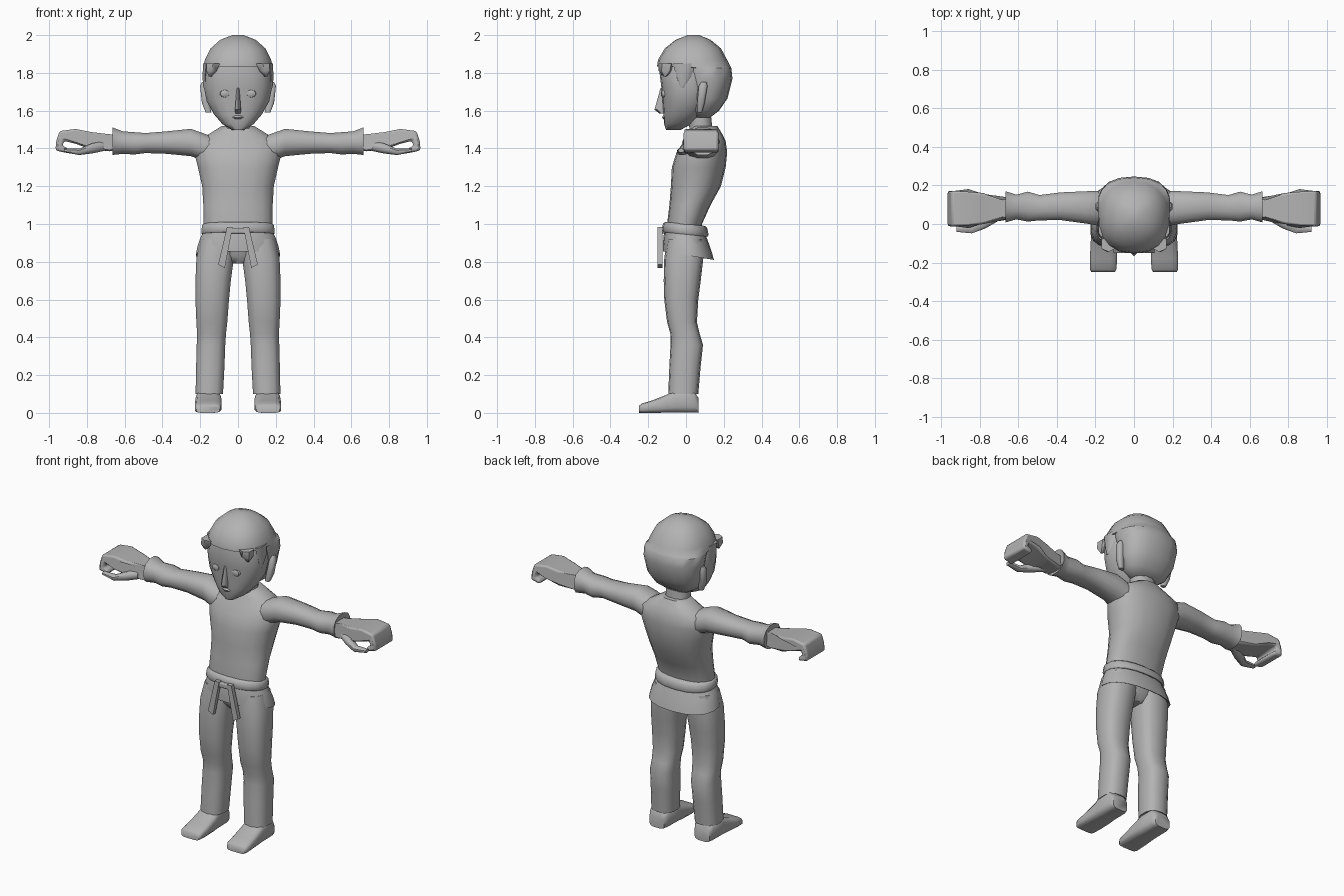
import bpy, bmesh, math

grey = bpy.data.materials.new("plain_grey")
grey.diffuse_color = (0.45, 0.45, 0.45, 1)


def finish(name, bm, mirror=False, bevel=0.0, angle=50):
    bmesh.ops.recalc_face_normals(bm, faces=bm.faces)
    me = bpy.data.meshes.new(name)
    bm.to_mesh(me)
    bm.free()
    me.materials.append(grey)
    for p in me.polygons:
        p.use_smooth = True
    me.set_sharp_from_angle(angle=math.radians(angle))
    ob = bpy.data.objects.new(name, me)
    bpy.context.collection.objects.link(ob)
    if bevel:
        b = ob.modifiers.new("bevel", 'BEVEL')
        b.width = bevel
        b.segments = 2
        b.angle_limit = math.radians(35)
    if mirror:
        ob.modifiers.new("mirror", 'MIRROR').use_clip = False
    return ob


def loft(name, rings, axis='Z', n=16, power=2.3, tilt=0.0, mirror=False, angle=50):
    """Skin rings (position, u0, u1, v0, v1) placed along an axis."""
    bm = bmesh.new()
    loops = []
    for pos, u0, u1, v0, v1 in rings:
        loop = []
        for i in range(n):
            a = 2 * math.pi * (i + 0.5) / n
            c, s = math.cos(a), math.sin(a)
            u = (u0 + u1) / 2 + (u1 - u0) / 2 * math.copysign(abs(c) ** (2 / power), c)
            v = (v0 + v1) / 2 + (v1 - v0) / 2 * math.copysign(abs(s) ** (2 / power), s)
            co = {'Z': (u, v, pos + tilt * v), 'X': (pos, u, v), 'Y': (u, pos, v)}[axis]
            loop.append(bm.verts.new(co))
        loops.append(loop)
    for a, b in zip(loops, loops[1:]):
        for i in range(n):
            j = (i + 1) % n
            bm.faces.new((a[i], a[j], b[j], b[i]))
    bm.faces.new(loops[0])
    bm.faces.new(loops[-1])
    return finish(name, bm, mirror, angle=angle)


def prism(name, pts, span, mirror=False, bevel=0.0):
    """Extrude an x-z outline along y; span(x) gives the y limits."""
    bm = bmesh.new()
    a = [bm.verts.new((x, span(x)[0], z)) for x, z in pts]
    b = [bm.verts.new((x, span(x)[1], z)) for x, z in pts]
    bm.faces.new(a)
    bm.faces.new(b[::-1])
    for i in range(len(pts)):
        j = (i + 1) % len(pts)
        bm.faces.new((a[i], a[j], b[j], b[i]))
    return finish(name, bm, mirror, bevel)


def sym(*rows):
    """Rows (z, half width, y0, y1) to centred rings."""
    return [(z, -w, w, y0, y1) for z, w, y0, y1 in rows]


# Jacket body and neck
loft("jacket", sym(
    (0.94, .175, -.10, .08), (1.0, .185, -.10, .085), (1.1, .186, -.088, .13),
    (1.2, .192, -.08, .185), (1.3, .215, -.075, .21), (1.38, .235, -.05, .218),
    (1.44, .225, -.01, .21), (1.48, .15, .01, .19), (1.52, .085, .03, .165)), n=18)
loft("neck", sym((1.44, .08, .02, .145), (1.52, .075, .015, .14), (1.62, .075, 0, .13)), n=12)

# Belt, knot and hanging ends
loft("belt", sym((.945, .192, -.122, .115), (.955, .197, -.128, .12),
                 (.99, .193, -.122, .112), (1.0, .182, -.11, .10)), n=18, tilt=-.1)
prism("belt_knot", [(-.05, .95), (.05, .95), (.055, .98), (-.055, .98)],
      lambda x: (-.145, -.1), bevel=.006)
prism("belt_end", [(.028, .985), (.058, .985), (.105, .785), (.07, .768)],
      lambda x: (-.15, -.125), mirror=True)

# Flared jacket skirt, hollow underneath
loft("jacket_skirt", sym(
    (.97, .18, -.11, .10), (.92, .203, -.118, .12), (.88, .217, -.122, .135),
    (.835, .226, -.122, .148), (.84, .215, -.11, .135), (.89, .19, -.09, .11)), n=18, tilt=-.17)
loft("pelvis", sym((.79, .05, -.06, .04), (.83, .14, -.09, .07), (.92, .18, -.10, .09)), n=14)

# Trouser legs
loft("trouser_leg", [
    (.92, .005, .20, -.10, .09), (.82, .02, .222, -.115, .092), (.7, .036, .227, -.118, .078),
    (.6, .046, .227, -.115, .065), (.48, .055, .222, -.10, .058), (.42, .062, .218, -.083, .072),
    (.36, .066, .22, -.082, .09), (.25, .07, .223, -.088, .078), (.1, .078, .226, -.094, .065),
    (.11, .09, .215, -.08, .05)], n=14, power=2.6, mirror=True)

# Shoes
loft("shoe", [
    (.066, .105, .21, 0, .08), (.04, .092, .222, 0, .12), (-.06, .09, .224, 0, .118),
    (-.1, .086, .226, 0, .098), (-.18, .086, .23, 0, .066), (-.235, .09, .23, 0, .05),
    (-.25, .098, .222, 0, .036)], axis='Y', n=12, power=4, mirror=True)

# Sleeves with a flared cuff
loft("sleeve", [
    (.1, .01, .17, 1.32, 1.45), (.19, -.01, .175, 1.335, 1.485), (.25, .0, .172, 1.357, 1.506),
    (.38, .018, .166, 1.37, 1.492), (.49, .017, .152, 1.374, 1.483), (.55, .01, .17, 1.366, 1.488),
    (.61, .022, .154, 1.37, 1.492), (.665, .006, .172, 1.363, 1.514), (.655, .03, .15, 1.385, 1.49)],
     axis='X', n=12, mirror=True)

# Curled hand and thumb
def hand_span(x):
    w = .052 + .04 * min(1, max(0, (x - .68) / .14))
    return (.08 - w, .08 + w)

prism("hand", [
    (.63, 1.39), (.68, 1.385), (.78, 1.395), (.86, 1.425), (.92, 1.44), (.93, 1.415),
    (.90, 1.40), (.905, 1.375), (.967, 1.39), (.962, 1.44), (.945, 1.492), (.86, 1.503),
    (.78, 1.487), (.68, 1.475), (.63, 1.47)], hand_span, mirror=True, bevel=.012)
loft("thumb", [(.71, .01, .07, 1.385, 1.44), (.77, -.025, .04, 1.372, 1.43),
               (.84, -.05, 0, 1.364, 1.40), (.92, -.042, -.01, 1.378, 1.40)],
     axis='X', n=8, mirror=True)

# Head
loft("face", sym(
    (1.497, .03, -.105, -.03), (1.53, .085, -.116, .03), (1.58, .128, -.12, .09),
    (1.65, .168, -.125, .13), (1.72, .182, -.13, .14), (1.8, .178, -.14, .14),
    (1.88, .15, -.12, .1)), n=18, power=2.4)
loft("nose", sym((1.72, .008, -.135, -.1), (1.605, .018, -.167, -.1),
                 (1.585, .016, -.14, -.1)), n=6, power=2)
loft("mouth", sym((1.555, .015, -.121, -.1), (1.565, .03, -.127, -.1),
                  (1.575, .015, -.122, -.1)), n=8)
loft("eye", [(-.132, .06, .08, 1.68, 1.70), (-.126, .046, .094, 1.67, 1.71),
             (-.10, .042, .098, 1.667, 1.713)], axis='Y', n=10, power=2, mirror=True)
loft("ear", [(1.59, .14, .172, .06, .085), (1.64, .15, .192, .058, .1),
             (1.73, .155, .202, .066, .115), (1.752, .15, .192, .08, .11)],
     n=8, power=3, mirror=True)

# Hair: full cap above the hairline, only the back of the skull below it
loft("hair", sym(
    (1.565, .09, .04, .13), (1.6, .14, .01, .175), (1.665, .172, -.01, .22),
    (1.77, .187, -.02, .246), (1.825, .188, -.04, .24), (1.835, .186, -.153, .235),
    (1.87, .177, -.148, .217), (1.93, .147, -.112, .185), (1.975, .095, -.055, .13),
    (2.0, .03, .01, .07)), n=18, power=2.35)

# Fringe tufts and sideburns
loft("fringe_tuft", [(1.78, .14, .155, -.118, -.105), (1.81, .11, .17, -.145, -.07),
                     (1.85, .09, .172, -.145, -.06)], n=6, power=2.5, mirror=True)
loft("sideburn", [(1.72, .168, .184, -.03, -.015), (1.78, .16, .19, -.05, .03),
                  (1.85, .15, .186, -.07, .05)], n=6, power=2.5, mirror=True)
